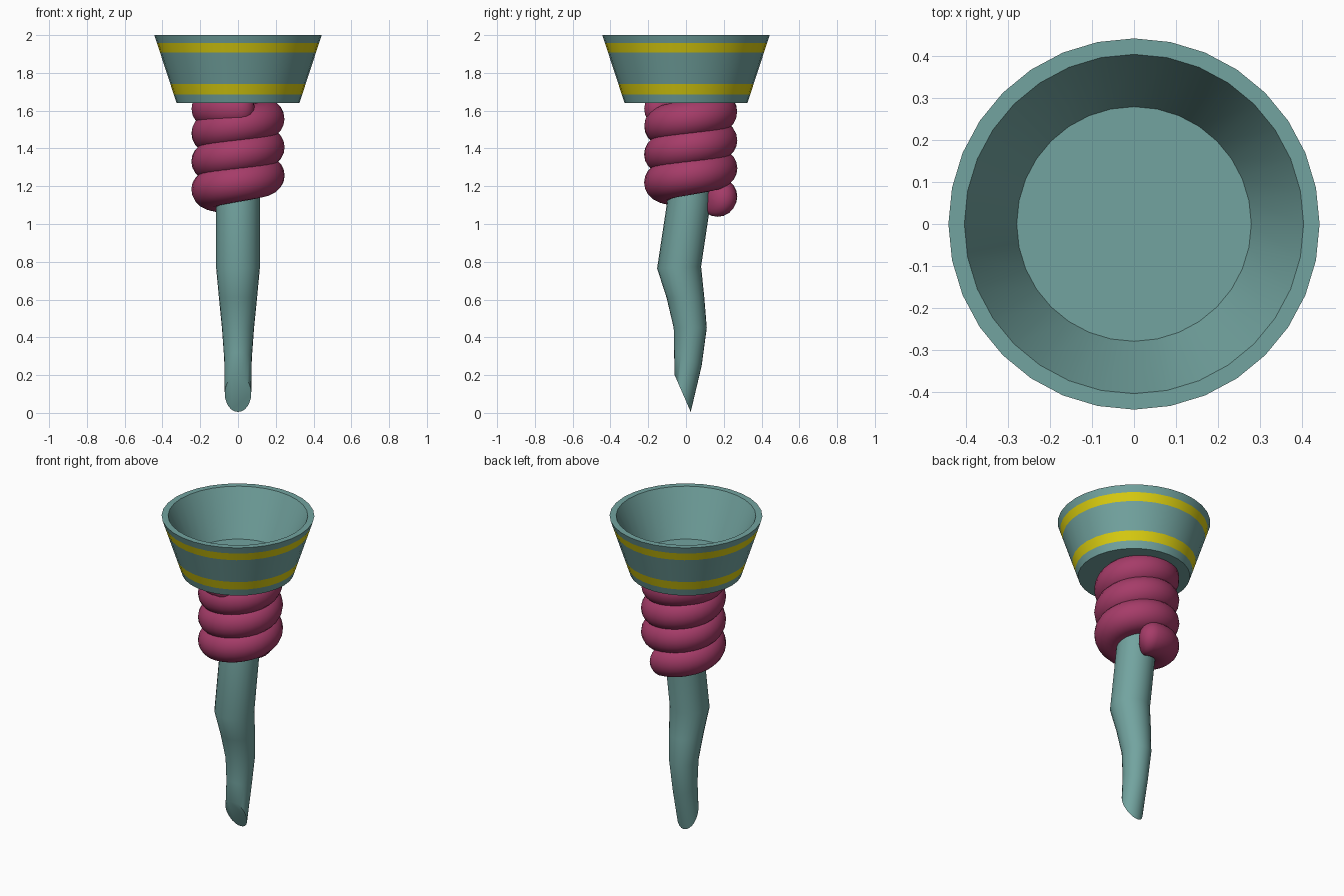
import bpy, bmesh
from math import sin, cos, tau, radians, sqrt
from mathutils import Vector

if "Cube" in bpy.data.objects:
    bpy.data.objects.remove(bpy.data.objects["Cube"])


def material(name, rgb):
    m = bpy.data.materials.new(name)
    m.diffuse_color = (*rgb, 1)
    m.use_nodes = True
    m.node_tree.nodes["Principled BSDF"].inputs["Base Color"].default_value = m.diffuse_color
    return m


TEAL = material("teal", (0.17, 0.37, 0.35))
YELLOW = material("yellow", (0.70, 0.61, 0.005))
PINK = material("pink", (0.38, 0.045, 0.14))


def loft(name, rings, mats, angle, band_spans=()):
    """Skin a list of equal-sized rings and cap both ends."""
    bm = bmesh.new()
    loops = [[bm.verts.new(p) for p in ring] for ring in rings]
    n = len(loops[0])
    for s, (a, b) in enumerate(zip(loops, loops[1:])):
        for i in range(n):
            j = (i + 1) % n
            f = bm.faces.new((a[i], a[j], b[j], b[i]))
            f.material_index = 1 if s in band_spans else 0
    bm.faces.new(loops[0][::-1])
    bm.faces.new(loops[-1])
    bmesh.ops.recalc_face_normals(bm, faces=bm.faces)
    mesh = bpy.data.meshes.new(name)
    bm.to_mesh(mesh)
    bm.free()
    obj = bpy.data.objects.new(name, mesh)
    bpy.context.collection.objects.link(obj)
    for m in mats:
        mesh.materials.append(m)
    bpy.ops.object.select_all(action='DESELECT')
    obj.select_set(True)
    bpy.context.view_layer.objects.active = obj
    bpy.ops.object.shade_smooth_by_angle(angle=radians(angle))
    return obj


# Flared cup with two yellow bands, hollow inside
def wall(z):
    return 0.325 + (z - 1.64) * (0.443 - 0.325) / 0.36


profile = [(wall(z), z) for z in (1.64, 1.685, 1.742, 1.907, 1.957, 2.0)]
profile += [(0.405, 2.0), (0.28, 1.72)]
SIDES = 32
cup_rings = [[(r * cos(tau * i / SIDES), r * sin(tau * i / SIDES), z)
              for i in range(SIDES)] for r, z in profile]
loft("cup", cup_rings, (TEAL, YELLOW), 30, band_spans=(1, 3))

# Bent stem: each ring is (front y, front z, back y, back z, half width)
stem_sections = [
    (-0.060, 0.200, 0.025, 0.005, 0.070),
    (-0.063, 0.320, 0.083, 0.250, 0.073),
    (-0.065, 0.450, 0.110, 0.450, 0.085),
    (-0.103, 0.610, 0.097, 0.610, 0.101),
    (-0.153, 0.765, 0.080, 0.775, 0.116),
    (-0.095, 1.150, 0.133, 1.130, 0.116),
    (-0.085, 1.500, 0.135, 1.500, 0.114),
]
stem_rings = []
for y0, z0, y1, z1, hw in stem_sections:
    ring = []
    for i in range(24):
        a = tau * i / 24
        t = (1 + sin(a)) / 2
        ring.append((hw * cos(a), y0 + (y1 - y0) * t, z0 + (z1 - z0) * t))
    stem_rings.append(ring)
loft("stem", stem_rings, (TEAL,), 40)

# Coiled wrap with rounded ends
R, TUBE, PITCH = 0.145, 0.102, 0.15
START, END = radians(55), radians(300 + 3 * 360)
CAP = 0.45


def centre(a):
    z = 1.14 + (a - radians(80)) / tau * PITCH
    return Vector((R * cos(a), 0.025 + R * sin(a), min(z, 1.61)))


caps = [CAP * (1 - cos(tau / 4 * k / 6)) for k in range(6)]
steps = 100
angles = [START + c for c in caps]
angles += [START + CAP + (END - START - 2 * CAP) * k / steps for k in range(steps + 1)]
angles += [END - c for c in reversed(caps)]
coil_rings = []
for a in angles:
    d = min(a - START, END - a, CAP) / CAP
    r = TUBE * max(0.03, sqrt(max(0, 1 - (1 - d) ** 2)))
    out = Vector((cos(a), sin(a), 0))
    c = centre(a)
    coil_rings.append([c + out * (r * cos(tau * i / 20)) + Vector((0, 0, r * sin(tau * i / 20)))
                       for i in range(20)])
loft("coil", coil_rings, (PINK,), 60)
